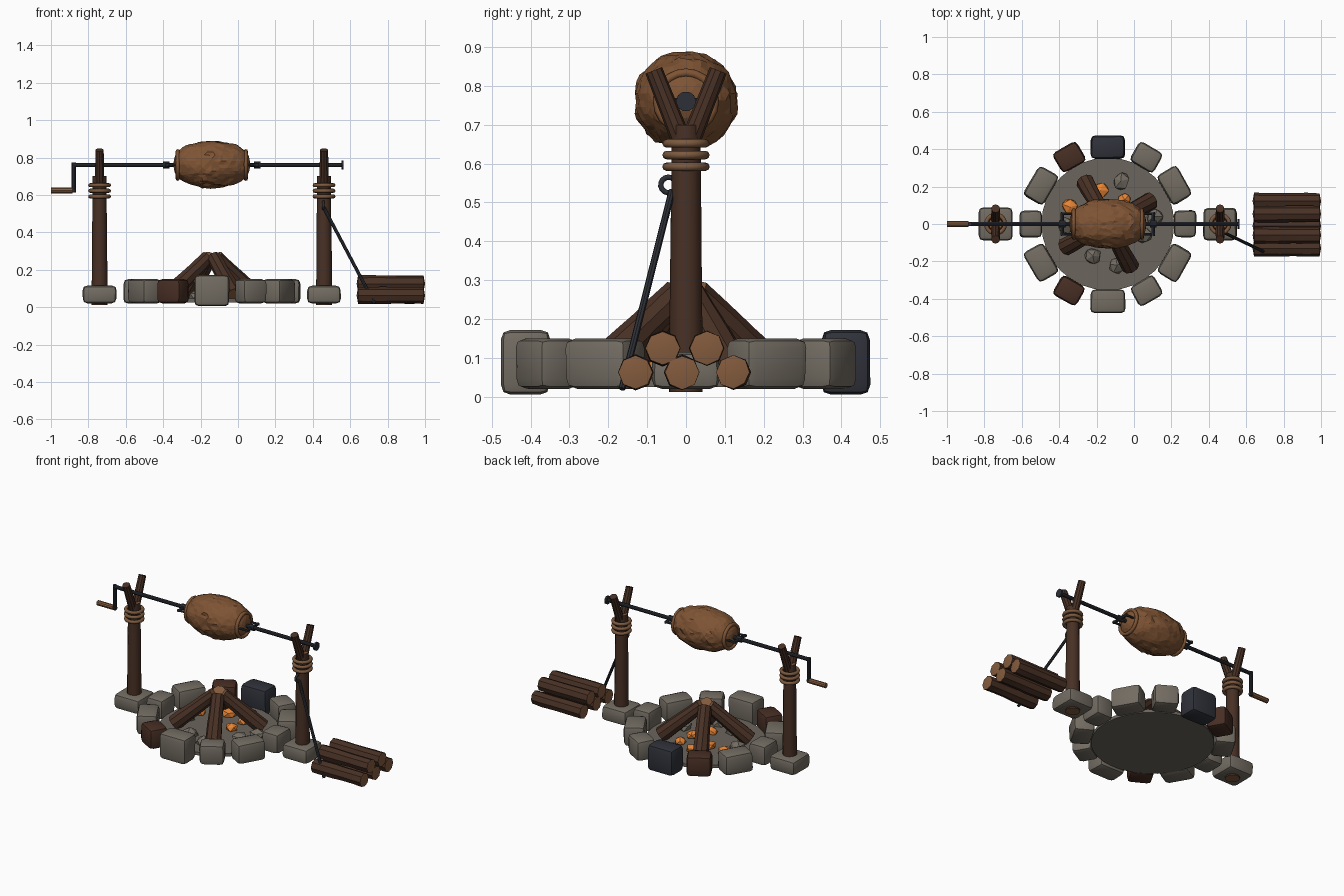
import bpy, bmesh, math, random
from mathutils import Vector, Matrix, noise

random.seed(4)
if "Cube" in bpy.data.objects:
    bpy.data.objects.remove(bpy.data.objects["Cube"])


def material(name, r, g, b):
    m = bpy.data.materials.new(name)
    m.use_nodes = True
    m.diffuse_color = (r, g, b, 1)
    m.node_tree.nodes["Principled BSDF"].inputs["Base Color"].default_value = (r, g, b, 1)
    return m


BARK = material("dark bark", .065, .030, .018)
WOOD = material("cut wood", .23, .105, .047)
STONE = material("grey stone", .17, .15, .122)
FLOOR = material("ash floor", .145, .128, .106)
SLATE = material("blue slate", .03, .032, .043)
RED = material("brown stone", .062, .027, .017)
IRON = material("dark iron", .026, .029, .037)
ROPE = material("rope", .20, .10, .048)
MEAT = material("roast meat", .21, .088, .034)
EMBER = material("glowing ember", .80, .23, .035)


def finish(bm, name, *mats, angle=35):
    bmesh.ops.recalc_face_normals(bm, faces=bm.faces)
    me = bpy.data.meshes.new(name)
    bm.to_mesh(me)
    bm.free()
    ob = bpy.data.objects.new(name, me)
    bpy.context.collection.objects.link(ob)
    for m in mats:
        me.materials.append(m)
    bpy.ops.object.select_all(action='DESELECT')
    ob.select_set(True)
    bpy.context.view_layer.objects.active = ob
    if angle:
        bpy.ops.object.shade_smooth_by_angle(angle=math.radians(angle))
    return ob


def rod(name, a, b, r, r2=None, sides=10, mats=(IRON,), wobble=0, dome=0):
    """Round bar from a to b; the last material covers its ends."""
    a, b = Vector(a), Vector(b)
    axis = b - a
    length = axis.length
    bm = bmesh.new()
    bmesh.ops.create_cone(bm, cap_ends=True, segments=sides, radius1=r,
                          radius2=r2 or r, depth=length)
    bm.normal_update()
    caps = [f for f in bm.faces if abs(f.normal.z) > .9]
    if dome:
        for f in caps:
            n = f.normal.z
            mid = bmesh.ops.poke(bm, faces=[f])
            for v in mid["verts"]:
                v.co.z += n * dome
            for t in mid["faces"]:
                t.material_index = len(mats) - 1
    else:
        for f in caps:
            f.material_index = len(mats) - 1
    if wobble:
        walls = [e for e in bm.edges if abs(e.verts[0].co.z - e.verts[1].co.z) > length * .8]
        bmesh.ops.subdivide_edges(bm, edges=walls, cuts=4, use_grid_fill=True)
        for v in bm.verts:
            s = 1 + wobble * noise.noise(v.co * 9 + a * 5)
            v.co.x *= s
            v.co.y *= s
    turn = Vector((0, 0, 1)).rotation_difference(axis).to_matrix().to_4x4()
    bm.transform(Matrix.Translation((a + b) / 2) @ turn)
    return finish(bm, name, *mats)


def stone(name, x, y, z0, z1, sx, sy, turn, mat):
    """Chiselled block with worn corners."""
    bm = bmesh.new()
    bmesh.ops.create_cube(bm, size=1)
    for v in bm.verts:
        k = random.uniform(.93, 1)
        v.co = Vector((v.co.x * sx * k, v.co.y * sy * k, v.co.z * (z1 - z0)))
    bmesh.ops.bevel(bm, geom=bm.edges[:], offset=.026, segments=2, profile=.55, affect='EDGES')
    bm.transform(Matrix.Translation((x, y, (z0 + z1) / 2)) @ Matrix.Rotation(turn, 4, 'Z'))
    finish(bm, name, mat)


def ring(name, center, axis, R, r, mat):
    bpy.ops.mesh.primitive_torus_add(major_segments=20, minor_segments=8, major_radius=R,
                                     minor_radius=r, location=center)
    ob = bpy.context.object
    ob.name = name
    ob.rotation_euler = Vector(axis).to_track_quat('Z', 'Y').to_euler()
    ob.data.materials.append(mat)
    bpy.ops.object.shade_smooth_by_angle(angle=math.radians(50))


def rock(name, x, y, z, r, mat):
    bm = bmesh.new()
    bmesh.ops.create_icosphere(bm, subdivisions=1, radius=r)
    for v in bm.verts:
        v.co *= random.uniform(.8, 1.1)
        v.co.z *= .65
    bm.transform(Matrix.Translation((x, y, z)) @ Matrix.Rotation(random.uniform(0, 6), 4, 'Z'))
    finish(bm, name, mat, angle=0)


CX = -.14      # centre of the fire
SPIT_Z = .76   # height of the spit

# Fire pit floor and ring of stones
rod("pit_floor", (CX, 0, .025), (CX, 0, .045), .355, sides=32, mats=(FLOOR,))
for i in range(12):
    a = i * math.pi / 6
    mat = SLATE if i == 3 else RED if i in (4, 8) else STONE
    length, deep, low, high = .15, .125, .02, .15
    if i in (3, 9):
        length, deep, low, high = .19, .13, .005, .172
    elif i in (1, 5, 7, 11):
        length, deep = .19, .13
    stone("ring_stone", CX + .412 * math.cos(a), .412 * math.sin(a), low, high,
          deep, length, a, mat)

# Leaning fire logs
for i in range(4):
    a = math.radians(28 + 90 * i)
    d = Vector((math.cos(a), math.sin(a), 0))
    base = Vector((CX, 0, .065)) + d * .26
    top = Vector((CX, 0, .265)) + d * .025
    rod("fire_log", base, top, .048, .04, 9, (BARK, WOOD), .08)

# Embers and loose rocks
for x, y, r in ((-.34, .09, .05), (-.18, .18, .05), (-.05, .13, .04),
                (-.22, .08, .045), (-.06, .02, .04), (-.12, -.09, .04)):
    rock("ember", x, y, .065, r, EMBER)
for x, y in ((-.07, .23), (-.22, -.17), (.05, -.06), (-.36, -.01), (-.09, -.22), (.11, .04)):
    rock("loose_rock", x, y, .06, .05, STONE)

# Forked posts with footing stones and rope lashing
for x in (-.74, .46):
    stone("footing_stone", x, 0, .02, .115, .185, .18, 0, STONE)
    rod("post", (x, 0, .012), (x, 0, .7), .043, .037, 12, (BARK, WOOD), .05)
    for side in (-1, 1):
        rod("post_fork", (x, side * .012, .66), (x, side * .083, .84), .026, .023, 10, (BARK,))
    for z in (.592, .622, .652):
        ring("rope_wrap", (x, 0, z), (0, 0, 1), .05, .011, ROPE)

# Spit, crank and handle
rod("spit", (-.885, 0, SPIT_Z), (.56, 0, SPIT_Z), .012)
rod("spit_end", (.553, 0, SPIT_Z), (.565, 0, SPIT_Z), .026)
rod("crank_arm", (-.878, 0, SPIT_Z + .012), (-.878, 0, .612), .011)
rod("crank_pin", (-.9, 0, .624), (-.867, 0, .624), .01)
rod("crank_handle", (-1, 0, .624), (-.885, 0, .624), .016, mats=(WOOD,))

# Roast
bm = bmesh.new()
bmesh.ops.create_icosphere(bm, subdivisions=4, radius=1)
for v in bm.verts:
    p = v.co.normalized()
    full = (p.y ** 2 + p.z ** 2) ** .5
    swell = full ** -.22 if full > .05 else 1
    bump = 1 + .07 * noise.noise(p * 3.5) + .06 * noise.noise(p * Vector((1, 1, 1)).length * 4)
    v.co = Vector((p.x * .205, p.y * .132 * swell * bump, p.z * .125 * swell * bump))
bmesh.ops.dissolve_limit(bm, angle_limit=math.radians(7), verts=bm.verts, edges=bm.edges)
bmesh.ops.triangulate(bm, faces=[f for f in bm.faces if len(f.verts) > 4])
bm.transform(Matrix.Translation((CX, 0, SPIT_Z + .003)))
finish(bm, "roast", MEAT, angle=0)

# Roast end rims and holding forks
for s in (-1, 1):
    ring("roast_rim", (CX + s * .182, 0, SPIT_Z), (1, 0, 0), .074, .011, MEAT)
    fx = CX + s * .243
    rod("fork_collar", (fx - .018, 0, SPIT_Z), (fx + .018, 0, SPIT_Z), .019)
    rod("fork_bar", (fx, -.062, SPIT_Z), (fx, .062, SPIT_Z), .009, sides=8)
    for side in (-1, 1):
        rod("fork_tine", (fx + s * .008, side * .055, SPIT_Z),
            (fx - s * .12, side * .055, SPIT_Z), .008, .004, 8)

# Firewood stack
for y, z in ((-.13, .063), (-.01, .063), (.122, .063), (-.06, .125), (.054, .125)):
    rod("firewood", (.642, y, z), (.992, y, z), .045, .043, 8, (BARK, WOOD), .12, .008)

# Poker with hooked top
rod("poker", (.46, -.036, .53), (.73, -.165, .02), .009, sides=8)
hook = bpy.data.curves.new("poker_hook", 'CURVE')
hook.dimensions = '3D'
hook.bevel_depth = .007
hook.bevel_resolution = 2
line = hook.splines.new('POLY')
line.points.add(11)
for i, p in enumerate(line.points):
    a = math.radians(-50 - i * 24)
    p.co = (.456, -.045 + .02 * math.cos(a), .545 + .02 * math.sin(a), 1)
hook.materials.append(IRON)
bpy.context.collection.objects.link(bpy.data.objects.new("poker_hook", hook))
